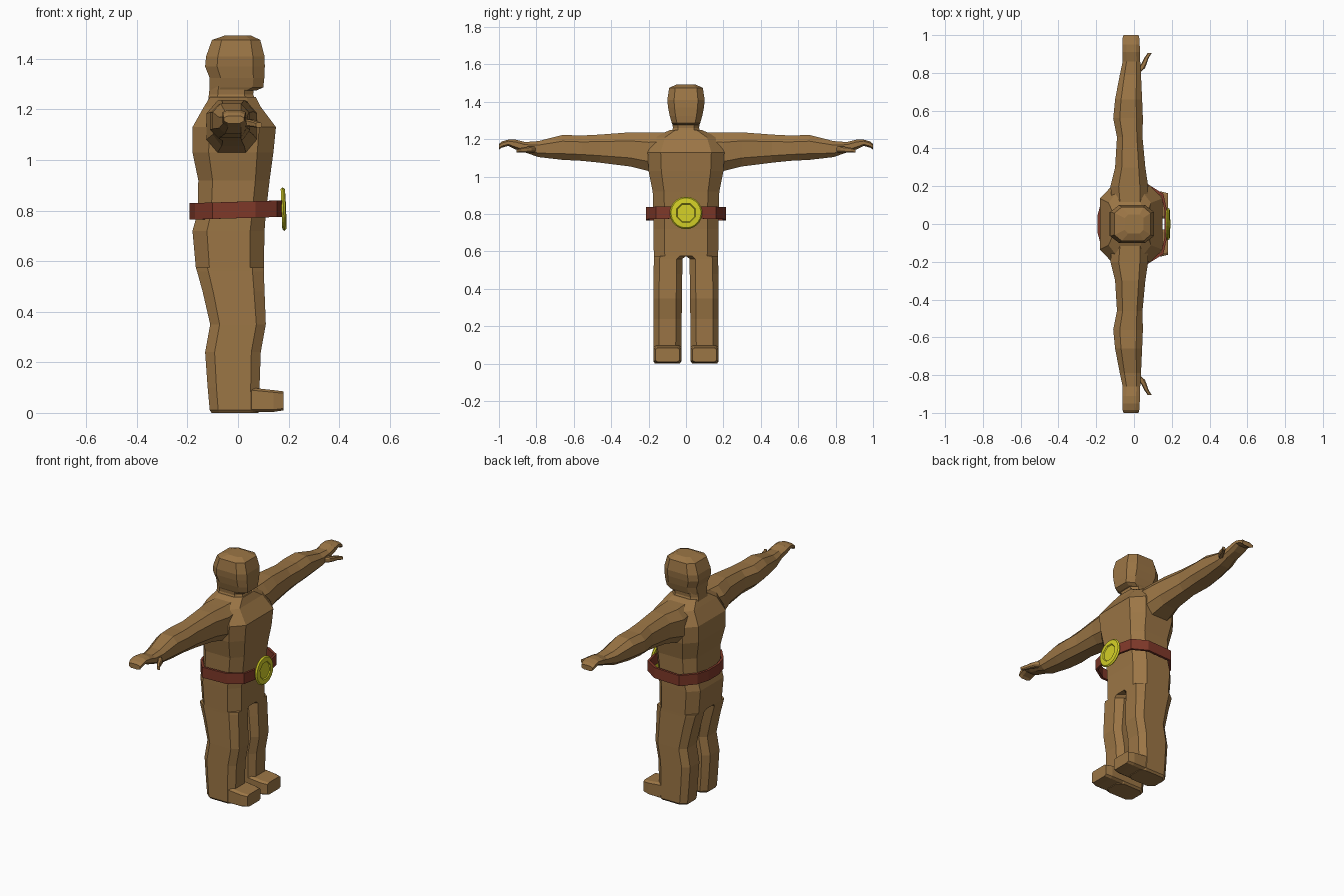
import bpy, bmesh, math
from mathutils import Matrix


def material(name, rgb):
    m = bpy.data.materials.new(name)
    m.diffuse_color = (*rgb, 1)
    return m


SKIN = material("tan brown", (0.33, 0.18, 0.06))
LEATHER = material("dark red leather", (0.21, 0.04, 0.022))
GOLD = material("yellow metal", (0.65, 0.62, 0.02))


def finish(name, bm, mat):
    bmesh.ops.recalc_face_normals(bm, faces=bm.faces)
    me = bpy.data.meshes.new(name)
    bm.to_mesh(me)
    bm.free()
    me.materials.append(mat)
    ob = bpy.data.objects.new(name, me)
    bpy.context.collection.objects.link(ob)
    return ob


def loft(name, axis, rings, ka=0.2, kb=0.2, side=1, mat=SKIN):
    """Chamfered boxes (t, a0, a1, b0, b1) skinned along an axis; side mirrors y."""
    bm = bmesh.new()
    loops = []
    for t, a0, a1, b0, b1 in rings:
        ca, cb = (a1 - a0) * ka, (b1 - b0) * kb
        pts = [(a0 + ca, b0), (a1 - ca, b0), (a1, b0 + cb), (a1, b1 - cb),
               (a1 - ca, b1), (a0 + ca, b1), (a0, b1 - cb), (a0, b0 + cb)]
        place = {"z": lambda a, b: (a, side * b, t),
                 "y": lambda a, b: (a, side * t, b),
                 "x": lambda a, b: (t, side * a, b)}[axis]
        loops.append([bm.verts.new(place(a, b)) for a, b in pts])
    for lo, hi in zip(loops, loops[1:]):
        for i in range(8):
            j = (i + 1) % 8
            bm.faces.new((lo[i], lo[j], hi[j], hi[i]))
    bm.faces.new(loops[0])
    bm.faces.new(loops[-1])
    return finish(name, bm, mat)


def sym(t, x0, x1, w):
    return (t, x0, x1, -w, w)


# torso from crotch to neck base
loft("torso", "z", [
    sym(0.575, -0.167, 0.102, 0.172), sym(0.72, -0.18, 0.105, 0.174),
    sym(0.79, -0.16, 0.11, 0.174), sym(0.92, -0.157, 0.125, 0.178),
    sym(1.03, -0.18, 0.14, 0.2), sym(1.13, -0.18, 0.15, 0.205),
    sym(1.21, -0.135, 0.09, 0.17), sym(1.25, -0.11, 0.07, 0.085)], 0.2, 0.17)

# neck and head
loft("neck", "z", [sym(1.22, -0.12, 0.075, 0.085), sym(1.26, -0.115, 0.06, 0.07),
                   sym(1.31, -0.11, 0.065, 0.075)], 0.2, 0.2)
loft("head", "z", [
    sym(1.275, -0.112, 0.072, 0.07), sym(1.287, -0.112, 0.1, 0.076),
    sym(1.325, -0.112, 0.104, 0.087), sym(1.37, -0.13, 0.106, 0.096),
    sym(1.41, -0.126, 0.105, 0.1), sym(1.475, -0.103, 0.088, 0.09),
    sym(1.493, -0.05, 0.05, 0.05)], 0.2, 0.18)

for side, tag in ((1, "left"), (-1, "right")):
    # leg
    loft(tag + "_leg", "z", [
        (0.0, -0.105, 0.08, 0.035, 0.165), (0.012, -0.112, 0.085, 0.025, 0.175),
        (0.1, -0.12, 0.085, 0.025, 0.175), (0.24, -0.13, 0.09, 0.023, 0.175),
        (0.35, -0.11, 0.11, 0.022, 0.175), (0.48, -0.14, 0.105, 0.02, 0.173),
        (0.56, -0.162, 0.102, 0.02, 0.172), (0.575, -0.167, 0.102, 0.0, 0.172)],
        0.17, 0.2, side)
    # foot
    loft(tag + "_foot", "x", [
        (-0.06, 0.03, 0.17, 0.003, 0.09), (0.05, 0.025, 0.173, 0.003, 0.1),
        (0.14, 0.025, 0.173, 0.004, 0.09), (0.18, 0.035, 0.163, 0.01, 0.085)],
        0.1, 0.1, side)
    # arm running into the hand
    loft(tag + "_arm", "y", [
        (0.06, -0.11, 0.075, 1.06, 1.235), (0.2, -0.125, 0.075, 1.03, 1.235),
        (0.3, -0.1, 0.06, 1.055, 1.237), (0.46, -0.09, 0.045, 1.075, 1.225),
        (0.56, -0.11, 0.047, 1.085, 1.22), (0.66, -0.1, 0.043, 1.09, 1.223),
        (0.79, -0.075, 0.037, 1.105, 1.19), (0.86, -0.06, 0.033, 1.13, 1.185),
        (0.91, -0.062, 0.032, 1.145, 1.198), (0.95, -0.06, 0.03, 1.165, 1.198),
        (0.985, -0.06, 0.028, 1.155, 1.188), (1.0, -0.055, 0.024, 1.145, 1.175)],
        0.22, 0.25, side)
    # thumb
    loft(tag + "_thumb", "y", [
        (0.805, 0.01, 0.035, 1.13, 1.16), (0.825, 0.018, 0.058, 1.13, 1.162),
        (0.85, 0.04, 0.068, 1.13, 1.16), (0.88, 0.055, 0.078, 1.13, 1.155),
        (0.905, 0.072, 0.094, 1.128, 1.148)], 0.2, 0.2, side)

# belt: thick band rising slightly towards the front
half = [(0.175, 0.07), (0.155, 0.16), (0.07, 0.213), (-0.1, 0.213), (-0.17, 0.13), (-0.192, 0.05)]
outline = half + [(x, -y) for x, y in reversed(half)]
bm = bmesh.new()
cols = []
for x, y in outline:
    lift = 0.03 * x
    cols.append([bm.verts.new((x * s, y * s, z + lift))
                 for s, z in ((1, 0.77), (1, 0.835), (0.93, 0.835), (0.93, 0.77))])
for c, d in zip(cols, cols[1:] + cols[:1]):
    for i in range(4):
        j = (i + 1) % 4
        bm.faces.new((c[i], d[i], d[j], c[j]))
finish("belt", bm, LEATHER)

# round buckle with a recessed octagonal centre
bm = bmesh.new()
rings = []
for n, r, h in ((24, 0.08, -0.008), (24, 0.087, 0.0), (24, 0.08, 0.008),
                (8, 0.055, 0.01), (8, 0.05, 0.004)):
    rings.append([bm.verts.new((h, r * math.sin(2 * math.pi * (i + 0.5) / n),
                                r * math.cos(2 * math.pi * (i + 0.5) / n))) for i in range(n)])
for a, b in ((0, 1), (1, 2), (3, 4)):
    n = len(rings[a])
    for i in range(n):
        j = (i + 1) % n
        bm.faces.new((rings[a][i], rings[a][j], rings[b][j], rings[b][i]))
for i in range(24):  # rim fans in to the octagon
    p, q = rings[2][i], rings[2][(i + 1) % 24]
    k = i // 3
    if i % 3 == 2:
        bm.faces.new((p, q, rings[3][(k + 1) % 8], rings[3][k]))
    else:
        bm.faces.new((p, q, rings[3][k]))
bm.faces.new(rings[0])
bm.faces.new(rings[4])
bm.transform(Matrix.Translation((0.18, 0, 0.806)) @ Matrix.Rotation(-0.04, 4, "Y"))
finish("buckle", bm, GOLD)
